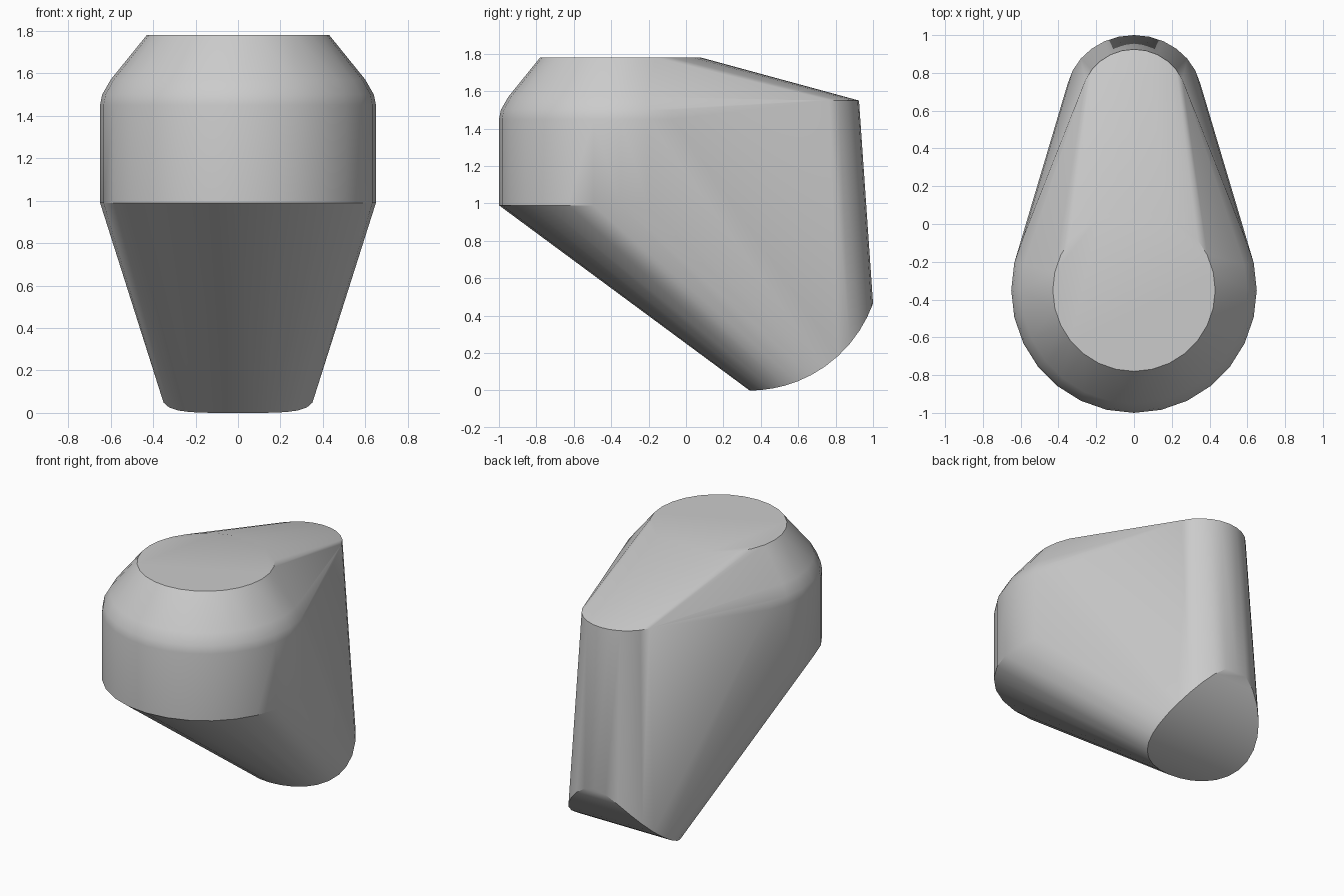
import bpy
import bmesh
from math import cos, sin, sqrt, tau, radians

cube = bpy.data.objects.get("Cube")
if cube:
    bpy.data.objects.remove(cube, do_unlink=True)

SIDES = 28


def ring(bm, cy, rx, ry, height):
    """Add a ring of points; height is a function of y."""
    for i in range(SIDES):
        a = tau * i / SIDES
        y = cy + ry * sin(a)
        bm.verts.new((rx * cos(a), y, height(y)))


def heel_height(y):
    """Rounded underside of the narrow end."""
    return 0.7 - sqrt(0.49 - (max(y, 0.34) - 0.34) ** 2)


bm = bmesh.new()

# Broad front drum with a bevelled shoulder
for radius, z in ((0.65, 0.99), (0.65, 1.45), (0.64, 1.50), (0.60, 1.57), (0.43, 1.78)):
    ring(bm, -0.35, radius, radius, lambda y: z)

# Narrow back column: sloping top rim and rounded heel
ring(bm, 0.64, 0.285, 0.285, lambda y: 1.55)
ring(bm, 0.67, 0.36, 0.33, heel_height)

# Tight skin around all rings
hull = bmesh.ops.convex_hull(bm, input=bm.verts)
loose = {g for g in hull["geom_interior"] + hull["geom_unused"]
         if isinstance(g, bmesh.types.BMVert)}
bmesh.ops.delete(bm, geom=list(loose), context="VERTS")
bmesh.ops.dissolve_limit(bm, angle_limit=radians(0.5), verts=bm.verts, edges=bm.edges)
bmesh.ops.recalc_face_normals(bm, faces=bm.faces)

mesh = bpy.data.meshes.new("tapered_body")
bm.to_mesh(mesh)
bm.free()
body = bpy.data.objects.new("tapered_body", mesh)
bpy.context.collection.objects.link(body)

# Plain grey finish
grey = bpy.data.materials.new("plain_grey")
grey.use_nodes = True
colour = (0.6, 0.6, 0.6, 1)
grey.diffuse_color = colour
grey.node_tree.nodes["Principled BSDF"].inputs["Base Color"].default_value = colour
mesh.materials.append(grey)

# Smooth sides, crisp rims
bpy.context.view_layer.objects.active = body
body.select_set(True)
bpy.ops.object.shade_smooth_by_angle(angle=radians(30))
